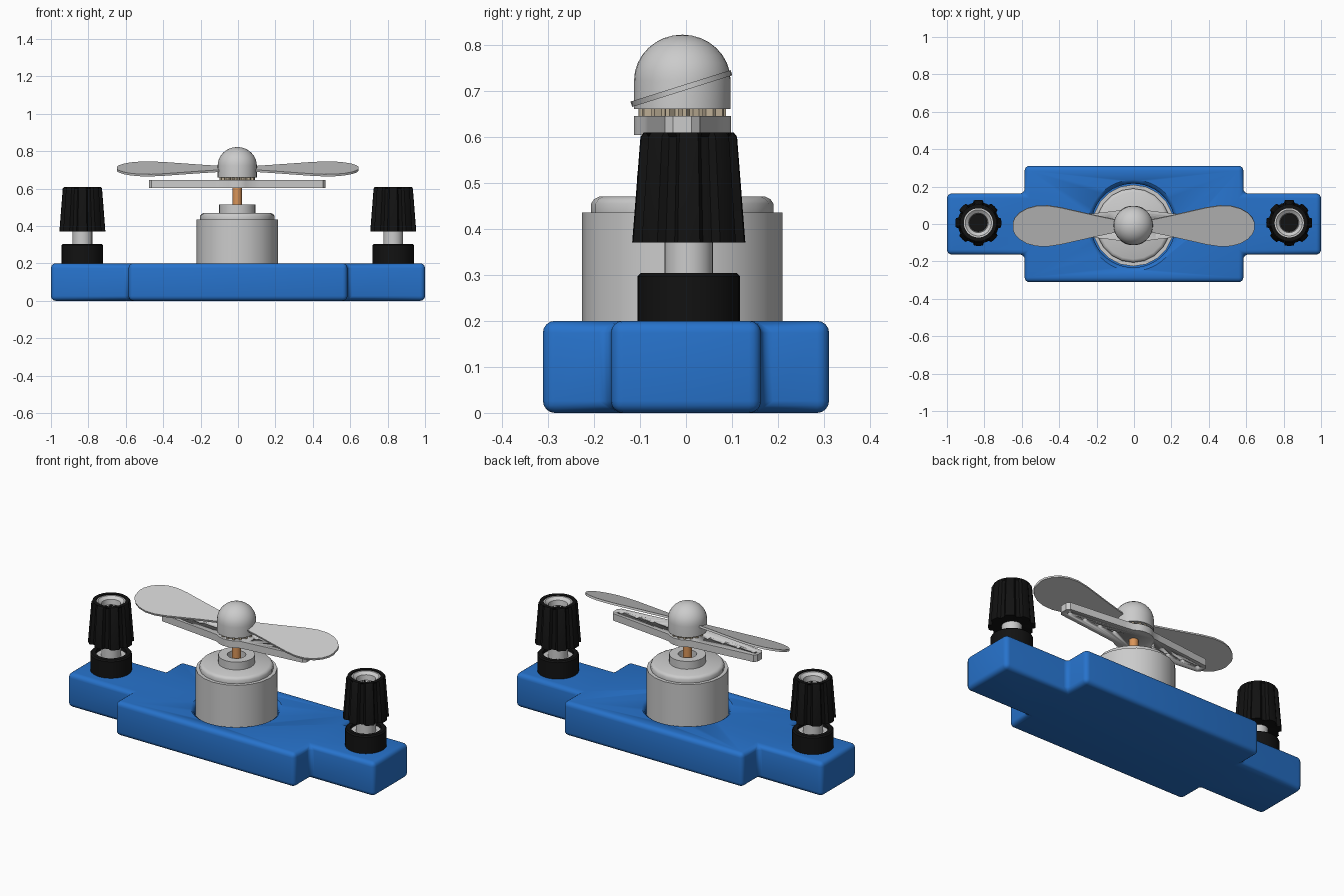
import bpy, bmesh
from math import cos, sin, pi, radians
from mathutils import Matrix, Vector

if "Cube" in bpy.data.objects:
    bpy.data.objects.remove(bpy.data.objects["Cube"])


def material(name, rgb):
    m = bpy.data.materials.new(name)
    m.diffuse_color = (*rgb, 1)
    m.use_nodes = True
    m.node_tree.nodes["Principled BSDF"].inputs["Base Color"].default_value = m.diffuse_color
    return m


blue = material("blue", (0.02, 0.17, 0.6))
black = material("black", (0.006, 0.006, 0.006))
copper = material("copper", (0.7, 0.3, 0.1))
beige = material("beige", (0.5, 0.42, 0.3))


def finish(name, bm, mat=None, loc=(0, 0, 0), angle=35):
    bmesh.ops.remove_doubles(bm, verts=bm.verts, dist=1e-5)
    bmesh.ops.recalc_face_normals(bm, faces=bm.faces)
    me = bpy.data.meshes.new(name)
    bm.to_mesh(me)
    bm.free()
    ob = bpy.data.objects.new(name, me)
    bpy.context.collection.objects.link(ob)
    ob.location = loc
    if mat:
        me.materials.append(mat)
    bpy.ops.object.select_all(action='DESELECT')
    ob.select_set(True)
    bpy.context.view_layer.objects.active = ob
    bpy.ops.object.shade_smooth_by_angle(angle=radians(angle))
    return ob


def lathe(name, profile, segs, loc=(0, 0, 0), mat=None, closed=False, groove=None):
    """Spin (radius, z) points; groove(i, r) may alter the radius per column."""
    bm = bmesh.new()
    rings = []
    for r, z in profile:
        ring = []
        for i in range(segs):
            a = 2 * pi * i / segs
            rr = groove(i, r) if groove else r
            ring.append(bm.verts.new((rr * cos(a), rr * sin(a), z)))
        rings.append(ring)
    pairs = list(zip(rings, rings[1:] + rings[:1]))
    for lo, hi in pairs if closed else pairs[:-1]:
        for i in range(segs):
            j = (i + 1) % segs
            bm.faces.new((lo[i], lo[j], hi[j], hi[i]))
    return finish(name, bm, mat, loc)


def slab(outline, z0, z1):
    """Extrude a closed outline between two heights."""
    bm = bmesh.new()
    f = bm.faces.new([bm.verts.new((x, y, z0)) for x, y in outline])
    ext = bmesh.ops.extrude_face_region(bm, geom=[f])
    top = [v for v in ext['geom'] if isinstance(v, bmesh.types.BMVert)]
    bmesh.ops.translate(bm, verts=top, vec=(0, 0, z1 - z0))
    return bm


def around(quarter):
    """Mirror a quarter outline (from +x towards +y) into all four quadrants."""
    half = quarter + [(-x, y) for x, y in reversed(quarter)]
    return half + [(-x, -y) for x, y in half]


def cut(ob, cutter):
    m = ob.modifiers.new("cut", 'BOOLEAN')
    m.operation, m.object, m.solver = 'DIFFERENCE', cutter, 'EXACT'
    cutter.hide_render = True
    cutter.display_type = 'WIRE'


# Base block with narrow end tabs and a flared motor recess
bm = slab(around([(1, 0.163), (0.585, 0.163), (0.585, 0.311)]), 0, 0.2)
bmesh.ops.recalc_face_normals(bm, faces=bm.faces)
bmesh.ops.bevel(bm, geom=bm.edges[:], offset=0.026, segments=4, profile=0.5, affect='EDGES')
base = finish("base_block", bm, blue)
C = (-0.004, -0.008, 0)
recess = lathe("motor_recess_cutter", [(0, 0.12), (0.224, 0.12), (0.224, 0.175), (0.23, 0.19),
               (0.245, 0.201), (0.245, 0.25), (0, 0.25)], 48, C)
cut(base, recess)

# Motor can, bearing collar and shaft
lathe("motor_can", [(0, 0.121), (0.218, 0.121), (0.218, 0.435), (0.198, 0.435), (0.198, 0.455),
      (0.192, 0.464), (0.18, 0.47), (0, 0.47)], 20, C)
lathe("bearing_collar", [(0.098, 0.465), (0.098, 0.516), (0.05, 0.516), (0.05, 0.465)], 24, C, closed=True)
lathe("shaft", [(0, 0.46), (0.025, 0.46), (0.025, 0.68), (0, 0.68)], 16, C, copper)

# Perforated crossbar, wider at the hub
arc = [(0.107 * cos(a), 0.107 * sin(a)) for a in (radians(d) for d in (50, 65, 80))]
bar = finish("crossbar", slab(around([(0.472, 0.02), (0.458, 0.038), (0.12, 0.075)] + arc), 0.604, 0.645),
             None, C)
bm = bmesh.new()
for s in (-1, 1):
    for k in range(4):
        bmesh.ops.create_cone(bm, cap_ends=True, segments=12, radius1=0.014, radius2=0.014, depth=0.2,
                              matrix=Matrix.Translation((s * (0.13 + 0.1 * k), 0, 0.625)))
cut(bar, finish("crossbar_hole_cutter", bm, None, C))

# Toothed ring and domed hub
lathe("toothed_ring", [(0, 0.643), (0.095, 0.643), (0.095, 0.664), (0, 0.664)], 64, C, beige,
      groove=lambda i, r: r if i % 4 < 2 else r * 0.85)
dome = [(0.105 * cos(t * pi / 16), 0.722 + 0.1 * sin(t * pi / 16)) for t in range(8)]
lathe("hub_dome", [(0, 0.66), (0.105, 0.66)] + dome + [(0, 0.822)], 32, C)

# Flat two-blade propeller, pitched about its length
q = [(0.645, 0.022), (0.635, 0.046), (0.61, 0.074), (0.57, 0.098), (0.52, 0.112), (0.46, 0.114),
     (0.39, 0.103), (0.31, 0.084), (0.2, 0.058), (0.1, 0.036), (0.03, 0.03)]
prop = finish("propeller", slab(around(q), -0.006, 0.006), None, (-0.002, -0.01, 0.705))
prop.rotation_euler.x = radians(17.5)

# Screw terminals at both ends
for side, x in (("left", -0.832), ("right", 0.83)):
    P = (x, 0.006, 0)
    lathe(side + "_terminal_collar", [(0.111, 0.195), (0.111, 0.297), (0.104, 0.304), (0.082, 0.304),
          (0.082, 0.195)], 32, P, black, closed=True)
    lathe(side + "_terminal_post", [(0, 0.2), (0.083, 0.2), (0.083, 0.285), (0.053, 0.285),
          (0.053, 0.38), (0, 0.38)], 24, P)
    lathe(side + "_terminal_knob", [(0, 0.375), (0.1, 0.372), (0.123, 0.37), (0.105, 0.6), (0.098, 0.609),
          (0.078, 0.609), (0.078, 0.56), (0, 0.56)], 64, P, black,
          groove=lambda i, r: r * 0.86 if r > 0.1 and (i + 2) % 8 > 4 else r)
    lathe(side + "_terminal_socket", [(0.079, 0.55), (0.079, 0.604), (0.07, 0.604), (0.052, 0.59),
          (0.048, 0.56), (0, 0.56), (0, 0.55)], 24, P, closed=True)
